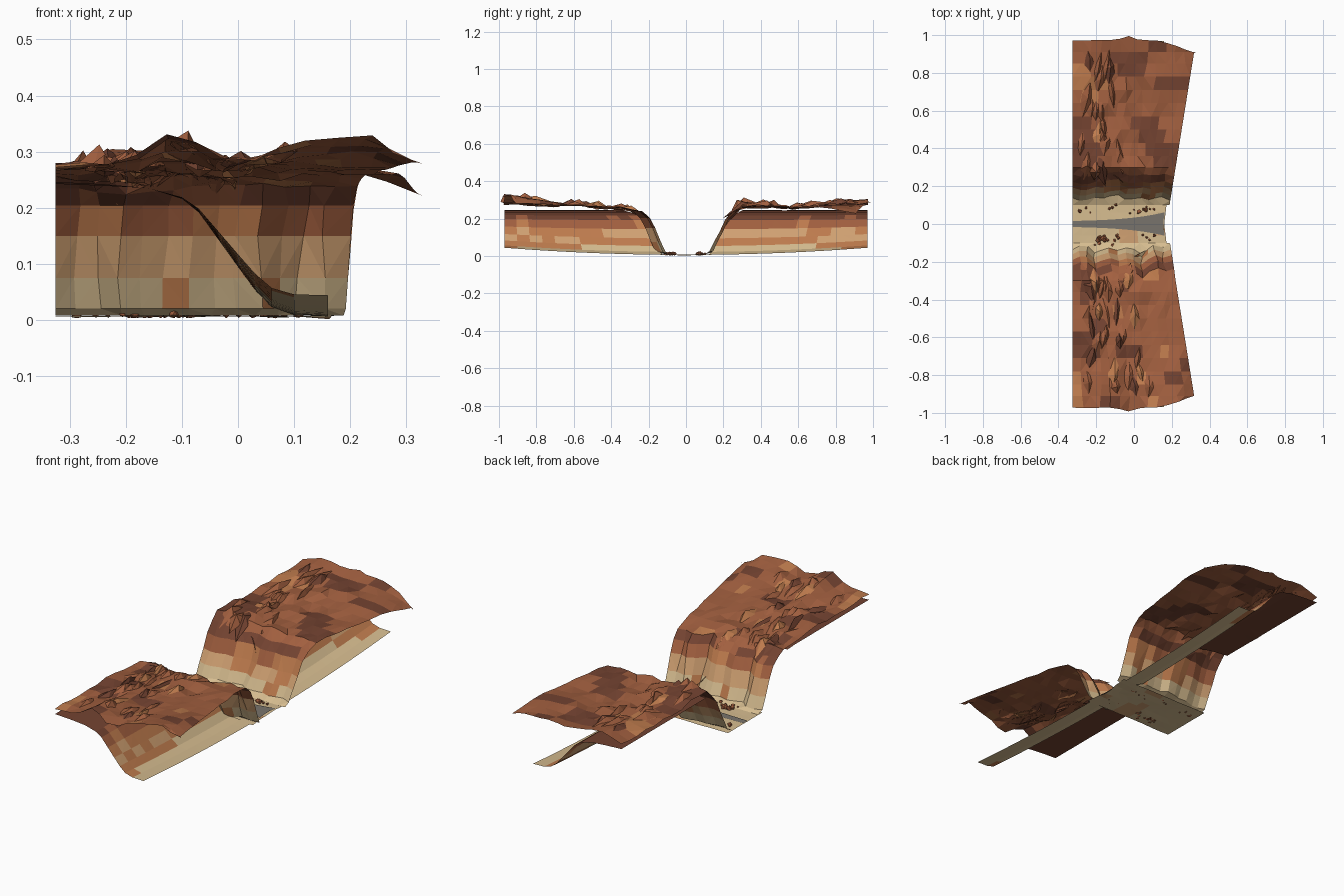
import bpy, bmesh, math, random
from mathutils import Vector, Matrix, noise

if "Cube" in bpy.data.objects:
    bpy.data.objects.remove(bpy.data.objects["Cube"])

random.seed(7)
COLOURS = {"dark_rock": (.17, .055, .03), "rust_rock": (.36, .115, .05), "orange_rock": (.52, .20, .075),
           "tan_rock": (.64, .36, .17), "beige_sand": (.68, .51, .28), "road_grey": (.19, .175, .15)}
MATS = []
for n, c in COLOURS.items():
    m = bpy.data.materials.new(n)
    m.diffuse_color = (*c, 1)
    m.use_nodes = True
    m.node_tree.nodes["Principled BSDF"].inputs["Base Color"].default_value = m.diffuse_color
    MATS.append(m)
DARK, RUST, ORANGE, TAN, BEIGE, GREY = range(6)


def lerp_table(table, t):
    for (a, p), (b, q) in zip(table, table[1:]):
        if t <= b:
            return p + (q - p) * max(0, (t - a) / (b - a))
    return table[-1][1]


def rough(x, y, scale, seed=0):
    return noise.noise(Vector((x * scale, y * scale, seed + .37)))


def finish(bm, name):
    mesh = bpy.data.meshes.new(name)
    bm.to_mesh(mesh)
    bm.free()
    for m in MATS:
        mesh.materials.append(m)
    ob = bpy.data.objects.new(name, mesh)
    bpy.context.collection.objects.link(ob)
    return ob


def sheet(name, us, vs, point, paint, flip=False):
    """Open grid surface from a point function, coloured per face."""
    bm = bmesh.new()
    rows = [[bm.verts.new(point(u, v)) for u in us] for v in vs]
    for a, b in zip(rows, rows[1:]):
        for i in range(len(us) - 1):
            quad = [a[i], a[i + 1], b[i + 1], b[i]]
            f = bm.faces.new(quad[::-1] if flip else quad)
            f.material_index = paint(f.calc_center_median())
    bmesh.ops.triangulate(bm, faces=bm.faces)
    return finish(bm, name)


def strata(c):
    z = c.z + .045 * rough(c.x, c.y, 9, 3)
    for top, col in ((.055, BEIGE), (.095, ORANGE), (.13, TAN), (.165, ORANGE), (.205, RUST)):
        if z < top:
            return col
    return DARK


def plateau_paint(c):
    if c.z < .235 and abs(c.y) < .3:
        return strata(c)
    n = rough(c.x, c.y, 6, 9)
    return DARK if n > .22 else ORANGE if n < -.42 else RUST


# height of each side against distance from the canyon centre
HEIGHT = {
    -1: [(.10, .008), (.125, .02), (.15, .075), (.175, .14), (.205, .2), (.25, .237), (.32, .255),
         (.45, .262), (.7, .275), (.85, .288), (.97, .292)],
    1: [(.10, .008), (.125, .025), (.15, .075), (.18, .13), (.21, .195), (.25, .235), (.3, .262),
        (.42, .266), (.58, .258), (.75, .272), (.88, .262), (.97, .27)]}
# skyline relief across the outer ends
END = {-1: [(-.33, -.02), (-.18, -.01), (-.15, .045), (-.08, .03), (-.04, .0), (.04, -.01),
            (.08, .02), (.15, .032), (.25, .037), (.29, -.01), (.33, -.015)],
       1: [(-.33, .0), (-.23, .035), (-.1, .02), (0, .015), (.15, .01), (.25, -.01), (.33, -.05)]}


def ground(s, x, d):
    z = lerp_table(HEIGHT[s], d)
    k = max(0, min(1, (d - .6) / .37))
    z += k * lerp_table(END[s], x)
    if d > .22:
        # craggier towards the left, calm towards the right
        crag = .022 if x < .08 else .01
        z += crag * rough(x, d * s, 13, 1) * (1 - .6 * k)
    if s > 0 and .27 < d < .46 and x < -.08:
        z += .018
    return z


US = [i / 13 for i in range(14)]
VS = [.10, .125, .15, .18, .21, .25, .3, .36, .43, .5, .57, .64, .71, .78, .85, .91, .975]

for s, side in ((-1, "front"), (1, "back")):
    # canyon wall and plateau, mitred along its right edge
    def cliff(u, d):
        x = -.325 + u * (.172 + .161 * d + .325)
        z = ground(s, x, d)
        y = d
        if d > .95:
            y = d - max(0, x - .14) * .36 + .022 * math.exp(-((x + .03) / .04) ** 2)
            y -= .008 * abs(rough(x, s, 25, 2))
        elif .11 < d < .27:
            y += .03 * rough(x, s, 12, 5) + (.018 if int(u * 13 + .5) % 3 == 0 else 0)
        if 0 < u < 1 and d > .1:
            x += .02 * rough(x, d * s, 15, 6)
        return x, s * y, z
    sheet(side + "_cliff_and_plateau", US, VS, cliff, plateau_paint, s < 0)

    # banded side slope that runs up under the overhanging plateau
    PROFILE = [(.16, 0), (.10, .002), (.06, .016), (.03, .048), (0, .09), (-.035, .14),
               (-.07, .19), (-.1, .215), (-.16, .235), (-.24, .242), (-.325, .246)]
    INVERSE = [(z, d) for d, z in HEIGHT[s][:7]]

    def slope(i, t):
        x, z = PROFILE[i]
        start = .1 if i == 0 else lerp_table(INVERSE, z + .012) + .012
        d = start + (.97 - start) * t
        foot = .006 + .038 * (d / .97) ** 2
        z += foot * max(0, 1 - z / .235)
        if i > 6:
            z = min(z, ground(s, x, d) - .008)
        return x, s * d, z
    sheet(side + "_side_slope", range(len(PROFILE)), [j / 12 for j in range(13)], slope, strata, s > 0)

    # leaf-shaped rock shards lying on the plateau
    bm = bmesh.new()
    for k in range(30 if s < 0 else 20):
        x = random.uniform(-.28, .1) if s < 0 else random.gauss(-.18, .06)
        d = random.uniform(.25, .86) if s < 0 else random.choice((random.uniform(.27, .48), random.uniform(.3, .86)))
        x = max(-.28, min(.12, x))
        size = Vector((random.uniform(.018, .04), random.uniform(.05, .1), random.uniform(.014, .026)))
        col = random.choice((RUST, RUST, RUST, ORANGE, DARK))
        turn = Matrix.Rotation(random.uniform(-.25, .25), 3, 'Z')
        base = Vector((x, s * d, ground(s, x, d) - .004))
        rim = []
        for px, py in ((0, -1), (.8, -.2), (.6, .4), (0, 1), (-.7, .3), (-.8, -.3)):
            p = base + turn @ Vector((px * size.x, py * size.y, 0))
            p.z = ground(s, p.x, max(.22, abs(p.y))) - .003
            rim.append(bm.verts.new(p))
        peak = bm.verts.new(base + turn @ Vector((.2 * size.x, random.uniform(-.3, .3) * size.y, size.z + .004)))
        for a, b in zip(rim, rim[1:] + rim[:1]):
            bm.faces.new((a, b, peak)).material_index = col
    finish(bm, side + "_rock_shards")


# sandy canyon floor, notched at its right end
def floor_point(u, v):
    x = -.325 + u * (.485 + .12 * abs(v))
    return x, v, .006 + .003 * rough(x, v, 12, 2) - (.005 if u == 1 and abs(v) < .05 else 0)


sheet("canyon_floor", [i / 10 for i in range(11)], [-.135, -.1, -.06, -.02, .02, .06, .1, .135],
      floor_point, lambda c: TAN if rough(c.x, c.y, 9, 8) > .35 else BEIGE)


# grey track that fans out to the right
def track_point(u, v):
    w = .016 + .012 * u + .034 * u ** 3
    return -.325 + u * (.478 + .01 * abs(v)), v * w, .0105


sheet("track", [i / 12 for i in range(13)], [-1, -.4, .4, 1], track_point, lambda c: GREY)

# rubble scattered on the floor
bm = bmesh.new()
for k in range(40):
    if k < 12:
        x, y = random.gauss(-.17, .022), random.gauss(-.08, .012)
    else:
        x, y = random.uniform(-.3, .14), random.choice((-1, 1, 1)) * random.uniform(.055, .115)
    r = random.uniform(.005, .012)
    got = bmesh.ops.create_icosphere(bm, subdivisions=1, radius=r,
                                     matrix=Matrix.Translation((x, y, .008 + r * .4)))["verts"]
    for v in got:
        v.co += Vector([random.uniform(-.25, .25) * r for _ in range(3)])
        v.co.z = max(v.co.z, .003)
    for f in {f for v in got for f in v.link_faces}:
        f.material_index = RUST
finish(bm, "floor_rubble")
